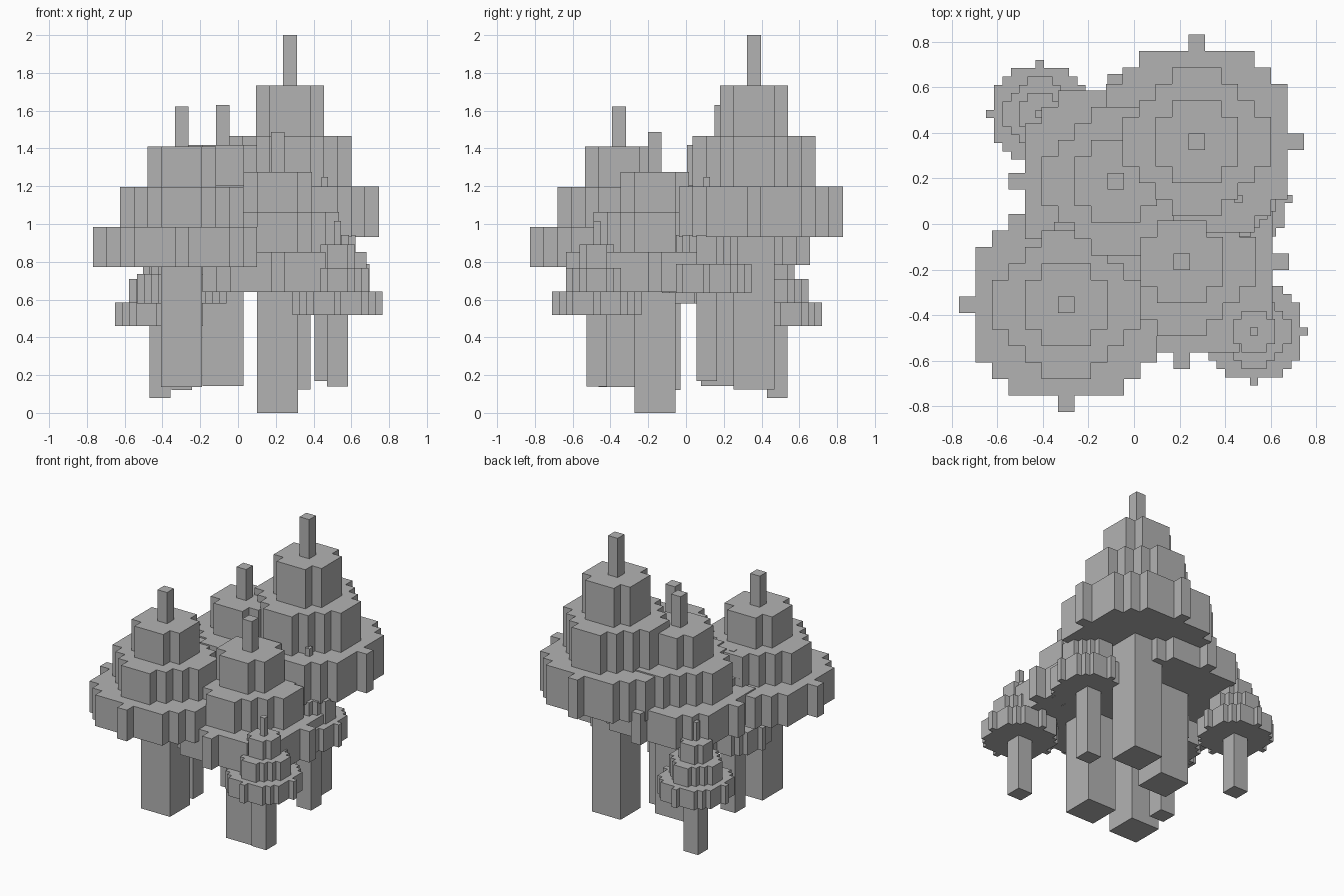
import bpy, bmesh

cube = bpy.data.objects.get("Cube")
if cube:
    bpy.data.objects.remove(cube, do_unlink=True)

grey = bpy.data.materials.new("plain grey")
grey.use_nodes = True
colour = (0.45, 0.45, 0.45, 1)
grey.diffuse_color = colour
grey.node_tree.nodes["Principled BSDF"].inputs["Base Color"].default_value = colour


def stepped_prism(name, cx, cy, cell, cells, z0, z1):
    """Extrude a flat set of grid cells from z0 up to z1."""
    bm = bmesh.new()
    for i, j in cells:
        corners = [(i - .5, j - .5), (i + .5, j - .5), (i + .5, j + .5), (i - .5, j + .5)]
        bm.faces.new([bm.verts.new((cx + u * cell, cy + v * cell, z0)) for u, v in corners])
    bmesh.ops.remove_doubles(bm, verts=bm.verts[:], dist=cell * 0.01)
    bmesh.ops.dissolve_limit(bm, angle_limit=0.01, verts=bm.verts[:], edges=bm.edges[:])
    top = bmesh.ops.extrude_face_region(bm, geom=bm.faces[:], use_keep_orig=True)["geom"]
    for v in top:
        if isinstance(v, bmesh.types.BMVert):
            v.co.z = z1
    bmesh.ops.recalc_face_normals(bm, faces=bm.faces[:])
    mesh = bpy.data.meshes.new(name)
    bm.to_mesh(mesh)
    bm.free()
    mesh.materials.append(grey)
    obj = bpy.data.objects.new(name, mesh)
    bpy.context.collection.objects.link(obj)


def disc(radius):
    """Grid cells whose centres lie within the radius."""
    n = range(-6, 7)
    return [(i, j) for i in n for j in n if i * i + j * j <= radius * radius + 0.01]


def tree(name, x, y, cell, ground, canopy, top):
    # square trunk, three cells wide
    trunk = [(i, j) for i in (-1, 0, 1) for j in (-1, 0, 1)]
    stepped_prism(name + "_trunk", x, y, cell, trunk, ground, canopy)
    # four shrinking foliage tiers, the last a single-cell tip
    step = (top - canopy) / 4
    for k, part in enumerate(("lower_tier", "middle_tier", "upper_tier", "tip")):
        z = canopy + k * step
        stepped_prism(f"{name}_{part}", x, y, cell, disc(6 - 1.8 * k), z, z + step)


LARGE, SMALL = 0.0724, 0.0365

# large trees
tree("tall_back_tree", 0.275, 0.36, LARGE, 0.125, 0.93, 2.0)
tree("front_right_tree", -0.298, -0.355, LARGE, 0.137, 0.772, 1.622)
tree("middle_tree", -0.08, 0.187, LARGE, 0.142, 0.782, 1.63)
tree("front_left_tree", 0.21, -0.165, LARGE, 0.0, 0.64, 1.486)

# small trees
tree("small_front_tree", 0.527, -0.472, SMALL, 0.14, 0.518, 1.017)
tree("small_back_tree", -0.413, 0.483, SMALL, 0.08, 0.46, 0.96)
tree("small_left_tree", 0.459, 0.11, SMALL, 0.17, 0.636, 1.25)
tree("small_inner_tree", -0.297, -0.083, SMALL, 0.12, 0.58, 1.2)
